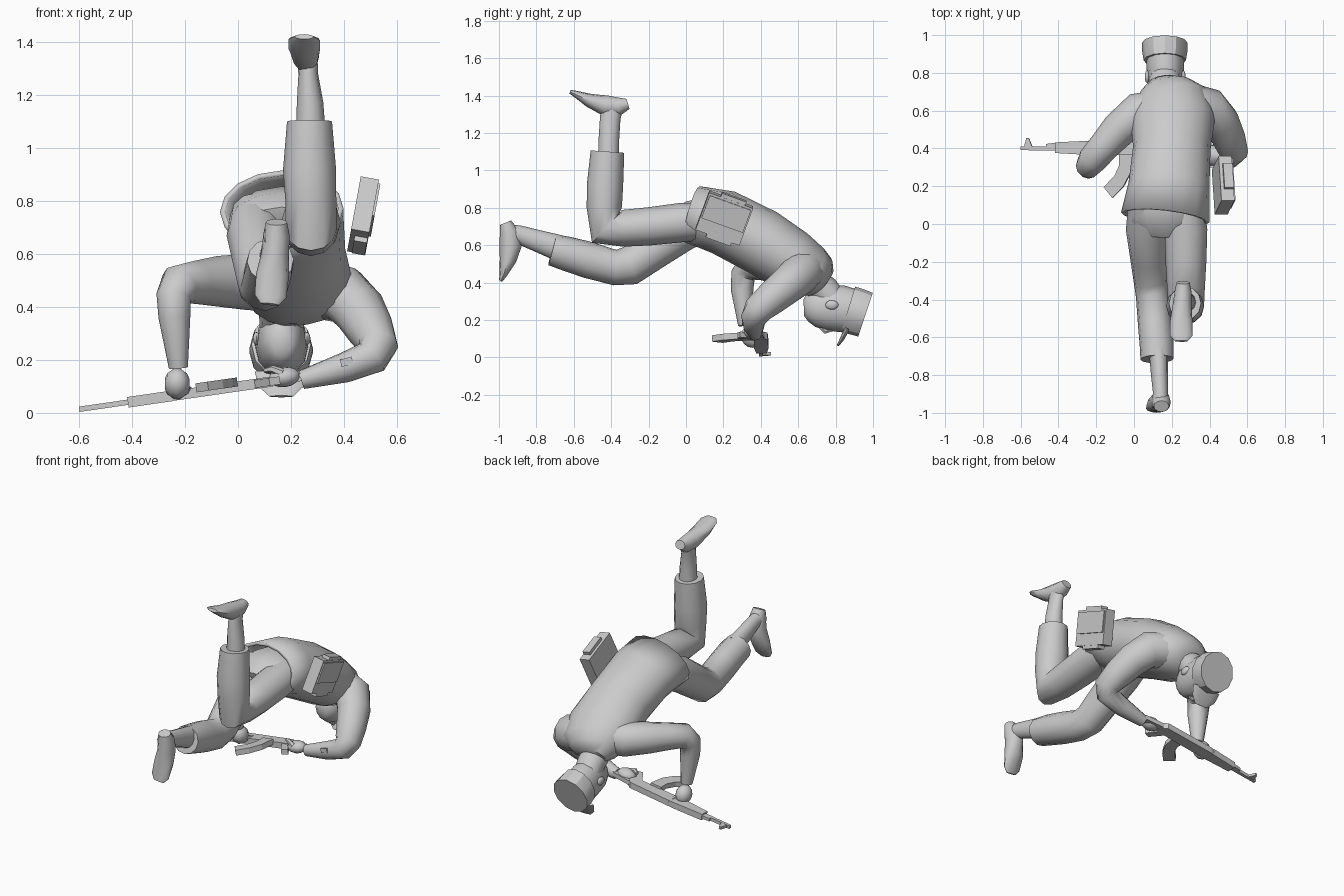
import bpy, bmesh, math
from mathutils import Vector, Euler

mat = bpy.data.materials.new("plain grey")
mat.diffuse_color = (0.6, 0.6, 0.6, 1)


def finish(name, bm, smooth=None):
    bmesh.ops.recalc_face_normals(bm, faces=bm.faces)
    me = bpy.data.meshes.new(name)
    bm.to_mesh(me)
    bm.free()
    ob = bpy.data.objects.new(name, me)
    bpy.context.collection.objects.link(ob)
    me.materials.append(mat)
    if smooth:
        bpy.ops.object.select_all(action='DESELECT')
        ob.select_set(True)
        bpy.context.view_layer.objects.active = ob
        bpy.ops.object.shade_smooth_by_angle(angle=math.radians(smooth))
    return ob


def loft(name, rings, ref=(1, 0, 0), sides=12, caps=(True, True), smooth=50):
    """Rings are (x, y, z, half width along ref, half depth)."""
    pts = [Vector(r[:3]) for r in rings]
    bm = bmesh.new()
    u = Vector(ref)
    loops = []
    for i, r in enumerate(rings):
        t = Vector((0, 0, 0))
        if i > 0:
            t += (pts[i] - pts[i - 1]).normalized()
        if i < len(pts) - 1:
            t += (pts[i + 1] - pts[i]).normalized()
        t.normalize()
        u = (u - t * u.dot(t)).normalized()
        v = t.cross(u)
        a, b = r[3], r[-1]
        loops.append([bm.verts.new(pts[i] + u * a * math.cos(k * math.tau / sides)
                                   + v * b * math.sin(k * math.tau / sides)) for k in range(sides)])
    for l0, l1 in zip(loops, loops[1:]):
        for k in range(sides):
            j = (k + 1) % sides
            bm.faces.new((l0[k], l0[j], l1[j], l1[k]))
    if caps[0]:
        bm.faces.new(loops[0])
    if caps[1]:
        bm.faces.new(loops[-1])
    return finish(name, bm, smooth)


def box(name, loc, size, rot=(0, 0, 0)):
    bm = bmesh.new()
    bmesh.ops.create_cube(bm, size=1)
    for v in bm.verts:
        v.co = Vector(v.co[i] * size[i] for i in range(3))
    ob = finish(name, bm)
    ob.location, ob.rotation_euler = loc, rot
    return ob


def plate(name, outline, z0, z1):
    bm = bmesh.new()
    f = bm.faces.new([bm.verts.new((x, y, z0)) for x, y in outline])
    r = bmesh.ops.extrude_face_region(bm, geom=[f])
    for v in r['geom']:
        if isinstance(v, bmesh.types.BMVert):
            v.co.z = z1
    return finish(name, bm)


def blob(name, loc, scale, rot=(0, 0, 0)):
    bm = bmesh.new()
    bmesh.ops.create_uvsphere(bm, u_segments=10, v_segments=7, radius=1)
    for v in bm.verts:
        v.co = Vector(v.co[i] * scale[i] for i in range(3))
    ob = finish(name, bm, 60)
    ob.location, ob.rotation_euler = loc, rot
    return ob


# Jacket: open at the hem, with cloth thickness
jacket = loft("jacket", [
    (.165, .035, .765, .235, .155), (.185, .2, .722, .215, .175), (.2, .4, .62, .205, .178),
    (.205, .56, .52, .225, .168), (.195, .66, .46, .2, .145), (.17, .71, .43, .15, .12),
    (.165, .745, .405, .095, .075)], sides=16, caps=(False, True))
sol = jacket.modifiers.new("cloth", 'SOLIDIFY')
sol.thickness = 0.02
sol.offset = -1

# Trousers
loft("hips", [(.165, .24, .71, .17, .12), (.165, .1, .73, .195, .125),
              (.165, .02, .72, .195, .115), (.165, -.05, .7, .13, .08)])
loft("raised_trouser_leg", [
    (.27, .12, .73, .1, .1), (.275, -.03, .72, .113, .105), (.275, -.2, .7, .108, .102),
    (.275, -.34, .69, .1, .098), (.275, -.43, .69, .096, .106), (.275, -.437, .8, .096, .094),
    (.27, -.433, .92, .1, .097), (.27, -.42, 1.1, .085, .09)])
loft("trailing_trouser_leg", [
    (.07, .12, .74, .1, .1), (.065, -.03, .67, .108, .11), (.08, -.18, .57, .1, .105),
    (.09, -.3, .49, .092, .105), (.1, -.38, .48, .09, .095), (.11, -.52, .52, .09, .098),
    (.12, -.64, .555, .09, .092), (.122, -.715, .575, .088, .085)])

# Boots
loft("raised_boot_shaft", [(.275, -.415, 1.05, .056, .056), (.272, -.412, 1.17, .05, .055),
                           (.265, -.405, 1.28, .037, .055), (.26, -.39, 1.36, .04, .06)])
loft("raised_boot_foot", [(.26, -.31, 1.355, .035, .028), (.26, -.36, 1.34, .045, .05),
                          (.255, -.43, 1.345, .05, .056), (.25, -.52, 1.375, .06, .036),
                          (.25, -.59, 1.408, .06, .018), (.25, -.62, 1.42, .035, .01)])
loft("trailing_boot_shaft", [(.13, -.68, .585, .05, .07), (.135, -.8, .625, .045, .058),
                             (.14, -.89, .655, .04, .05), (.14, -.97, .67, .045, .045)])
loft("trailing_boot_foot", [(.145, -.965, .72, .04, .032), (.145, -.945, .67, .05, .052),
                            (.14, -.937, .6, .052, .06), (.13, -.952, .52, .062, .045),
                            (.123, -.978, .44, .06, .02), (.12, -.99, .41, .035, .01)])

# Sleeves and hands
loft("left_sleeve", [(.14, .6, .49, .11), (.02, .59, .495, .105), (-.08, .5, .497, .095),
                     (-.16, .41, .493, .082), (-.22, .34, .485, .078), (-.243, .305, .44, .066),
                     (-.24, .3, .36, .06), (-.225, .315, .17, .036)], ref=(0, 0, 1))
loft("right_sleeve", [(.28, .64, .47, .11), (.4, .61, .445, .11), (.46, .54, .385, .1),
                      (.5, .455, .315, .09), (.525, .385, .255, .08), (.505, .36, .21, .068),
                      (.4, .362, .17, .057), (.24, .37, .125, .036)], ref=(0, 0, 1))
box("sleeve_tag", (.41, .305, .193), (.045, .012, .028), (0, -.25, 0))
blob("left_hand", (-.23, .35, .11), (.05, .055, .06), (.5, 0, 0))
loft("left_thumb", [(-.2, .36, .09, .018), (-.18, .41, .08, .016), (-.185, .44, .075, .01)], sides=6)
blob("right_hand", (.175, .36, .135), (.062, .05, .038), (0, -.14, 0))
loft("right_finger", [(.17, .33, .15, .017), (.13, .34, .165, .015), (.1, .36, .16, .009)],
     ref=(0, 0, 1), sides=6)

# Neck, head and flat-topped cap
loft("neck", [(.165, .64, .44, .09, .08), (.165, .74, .36, .085, .08), (.165, .8, .28, .08, .08)])
loft("head", [(.165, .63, .265, .035, .045), (.165, .65, .266, .06, .075), (.165, .69, .268, .078, .105),
              (.165, .76, .266, .093, .122), (.165, .83, .26, .1, .125), (.165, .9, .245, .1, .118)])
loft("nose", [(.165, .72, .165, .02, .015), (.165, .745, .138, .016, .014),
              (.165, .79, .15, .01, .01)], sides=6)
for s in (-1, 1):
    blob("ear", (.165 + s * .095, .78, .28), (.014, .035, .025))
loft("cap", [(.163, .867, .258, .112, .126), (.163, .915, .243, .12, .126),
             (.163, .96, .228, .12, .123)], smooth=30)
loft("cap_visor", [(.163, .862, .155, .1, .014), (.163, .835, .1, .085, .012),
                   (.163, .811, .062, .045, .006)], smooth=30)

# Shoulder bag with a strap block round it
rot = (-.35, .18, 0)
c = Vector((.472, .205, .745))
box("side_bag", c, (.07, .25, .215), rot)
box("bag_strap", c + Euler(rot).to_matrix() @ Vector((.008, .01, 0)), (.05, .14, .255), rot)
box("bag_flap", c + Euler(rot).to_matrix() @ Vector((.012, 0, .03)), (.062, .235, .13), rot)

# Rifle: lies on its side, muzzle toward -x and sloping down
gun = [
    plate("rifle_barrel", [(-.605, -.009), (-.605, .009), (-.38, .012), (-.38, -.012)], -.01, .01),
    plate("rifle_front_sight", [(-.59, 0), (-.575, .055), (-.562, .055), (-.54, 0)], -.009, .009),
    plate("rifle_gas_tube", [(-.47, .008), (-.47, .024), (-.4, .032), (-.4, .008)], -.01, .01),
    plate("rifle_handguard", [(-.42, -.024), (-.42, .032), (-.25, .04), (-.25, -.034)], -.02, .02),
    plate("rifle_receiver", [(-.26, -.036), (-.26, .036), (-.23, .042), (.1, .036), (.13, .01),
                             (.13, -.036)], -.019, .019),
    plate("rifle_magazine", [(-.075, -.03), (-.075, -.09), (-.1, -.145), (-.158, -.205),
                             (-.112, -.262), (-.055, -.205), (-.015, -.13), (0, -.03)], 0, .034),
    plate("rifle_grip", [(.06, -.03), (.11, -.03), (.16, -.11), (.12, -.125)], -.015, .015),
    plate("rifle_stock", [(.12, -.03), (.12, .02), (.25, .005), (.25, -.06)], -.014, .014),
]
for part in gun:
    part.location = (0, .4, .1)
    part.rotation_euler = (0, -.143, 0)
